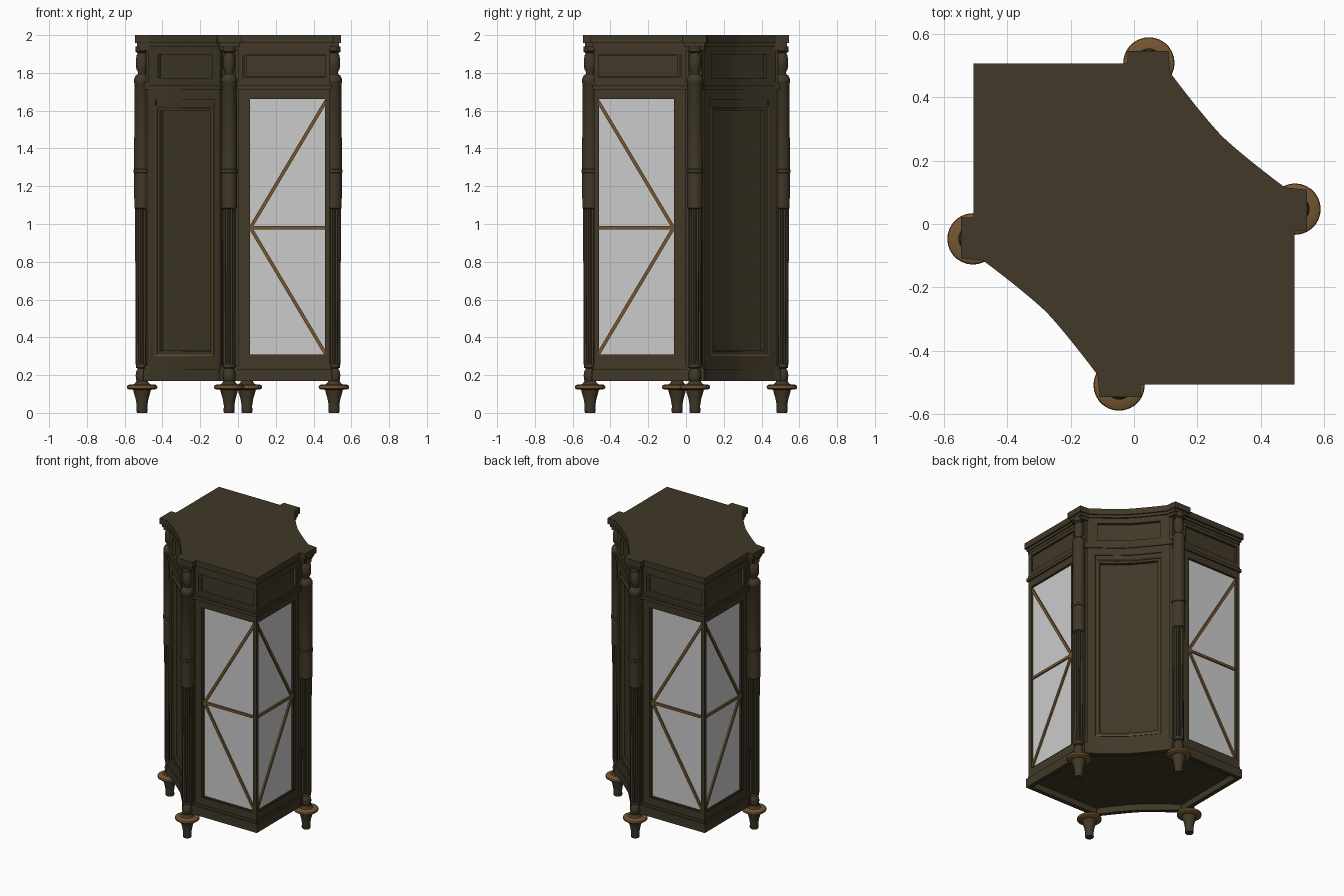
import bpy, bmesh, math
from mathutils import Vector

if "Cube" in bpy.data.objects:
    bpy.data.objects.remove(bpy.data.objects["Cube"])

R2 = math.sqrt(2)
COL = (0.047, 0.508)          # column centre beside the back concave side


def mat(name, rgb):
    m = bpy.data.materials.new(name)
    m.diffuse_color = (*rgb, 1)
    m.use_nodes = True
    m.node_tree.nodes["Principled BSDF"].inputs["Base Color"].default_value = m.diffuse_color
    return m


WOOD = mat("dark_wood", (0.052, 0.040, 0.021))
GOLD = mat("gilt_trim", (0.175, 0.092, 0.030))
GLASS = mat("grey_glass", (0.60, 0.60, 0.60))


def finish(name, bm, m, smooth=False):
    bmesh.ops.recalc_face_normals(bm, faces=bm.faces)
    me = bpy.data.meshes.new(name)
    bm.to_mesh(me)
    bm.free()
    ob = bpy.data.objects.new(name, me)
    bpy.context.collection.objects.link(ob)
    me.materials.append(m)
    if smooth:
        bpy.context.view_layer.objects.active = ob
        ob.select_set(True)
        bpy.ops.object.shade_smooth_by_angle(angle=math.radians(35))
        ob.select_set(False)
    return ob


def arc(e, off):
    """Point on the concave side: e along it, off outwards."""
    n = 0.392 + 0.026 * (abs(e) / 0.255) ** 1.4 + off
    return ((n + e) / R2, (n - e) / R2)


def outline(a, off, b0, b1, top):
    """Cabinet plan: square wings, column bumps, concave corners."""
    half = [(-a, a), (b0, a), (b0, top), (b1, top)]
    half += [arc(-0.255 + 0.51 * i / 16, off) for i in range(17)]
    half += [(top, b1), (top, b0), (a, b0)]
    return half + [(-x, -y) for x, y in half]


def prism(name, z0, z1, a, off, b0, b1, top, inner=0):
    bm = bmesh.new()
    o = outline(a, off, b0, b1, top)
    rings = [[bm.verts.new((x, y, z)) for x, y in o] for z in (z0, z1)]
    n = len(o)
    if inner:                 # open rim instead of a solid slab
        i = outline(a - inner, off - inner, b0 + inner / 2, b1 - inner / 2, top - inner)
        rings += [[bm.verts.new((x, y, z)) for x, y in i] for z in (z1, z0)]
        pairs = [(0, 1), (1, 2), (2, 3), (3, 0)]
    else:
        bm.faces.new(rings[0])
        bm.faces.new(rings[1])
        pairs = [(0, 1)]
    for p, q in pairs:
        for k in range(n):
            j = (k + 1) % n
            bm.faces.new((rings[p][k], rings[p][j], rings[q][j], rings[q][k]))
    return finish(name, bm, WOOD)


# Carcass and stacked mouldings
prism("plinth_rim", 0.168, 0.232, 0.498, -0.008, 0.0, 0.095, 0.50, inner=0.03)
prism("plinth_step", 0.212, 0.25, 0.49, -0.014, 0.005, 0.09, 0.495)
prism("carcass", 0.24, 1.94, 0.464, -0.036, 0.012, 0.084, 0.488)
prism("waist_moulding", 1.712, 1.735, 0.496, -0.008, 0.0, 0.092, 0.497)
prism("waist_fillet", 1.735, 1.75, 0.488, -0.016, 0.004, 0.09, 0.494)
prism("cornice_lower", 1.918, 1.938, 0.488, -0.016, 0.0, 0.095, 0.525)
prism("cornice_middle", 1.938, 1.958, 0.495, -0.008, -0.008, 0.1, 0.535)
prism("cornice_top", 1.958, 2.0, 0.506, 0.0, -0.02, 0.108, 0.546)

# Four flat sides: u runs from column to corner, d is distance outwards
SIDES = [lambda u, d, z: (u, -d, z), lambda u, d, z: (d, -u, z),
         lambda u, d, z: (-u, d, z), lambda u, d, z: (-d, u, z)]


def hexa(bm, pts):
    v = [bm.verts.new(p) for p in pts]
    for f in ((0, 1, 2, 3), (4, 5, 6, 7), (0, 1, 5, 4), (1, 2, 6, 5), (2, 3, 7, 6), (3, 0, 4, 7)):
        bm.faces.new([v[i] for i in f])


def flat_boxes(name, m, boxes):
    bm = bmesh.new()
    for f in SIDES:
        for u0, u1, z0, z1, d0, d1 in boxes:
            hexa(bm, [f(u, d, z) for d in (d0, d1)
                      for u, z in ((u0, z0), (u1, z0), (u1, z1), (u0, z1))])
    return finish(name, bm, m)


def border(u0, u1, z0, z1, w, d0, d1, wr=None):
    """Four bars of a frame, w wide, lying inside the rectangle."""
    r = wr or w
    return [(u0, u0 + w, z0, z1, d0, d1), (u1 - r, u1, z0, z1, d0, d1),
            (u0 + w, u1 - r, z0, z0 + w, d0, d1), (u0 + w, u1 - r, z1 - w, z1, d0, d1)]


flat_boxes("door_frames", WOOD, border(0.0, 0.486, 0.25, 1.712, 0.05, 0.46, 0.486, 0.02))
flat_boxes("door_beads", WOOD, border(0.045, 0.472, 0.29, 1.692, 0.018, 0.46, 0.480, 0.01))
flat_boxes("door_glass", GLASS, [(0.055, 0.47, 0.30, 1.685, 0.462, 0.470)])
flat_boxes("frieze_frames", WOOD, border(0.0, 0.486, 1.75, 1.92, 0.025, 0.46, 0.486, 0.012))
flat_boxes("frieze_trim", GOLD, border(0.028, 0.474, 1.762, 1.908, 0.006, 0.46, 0.482))
flat_boxes("frieze_panels", WOOD, [(0.045, 0.46, 1.778, 1.892, 0.46, 0.474)])

# Gilt glazing bars meeting at the column side
bm = bmesh.new()
for f in SIDES:
    for p, q in (((0.066, 0.98), (0.465, 1.65)), ((0.066, 0.98), (0.465, 0.31)), ((0.066, 0.98), (0.465, 0.98))):
        t = Vector((q[0] - p[0], q[1] - p[1])).normalized() * 0.009
        hexa(bm, [f(u, d, z) for d in (0.466, 0.480)
                  for u, z in ((p[0] - t.y, p[1] + t.x), (p[0] + t.y, p[1] - t.x),
                               (q[0] + t.y, q[1] - t.x), (q[0] - t.y, q[1] + t.x))])
finish("glazing_bars", bm, GOLD)


# Concave sides: bars that follow the curve
def curved(name, m, boxes):
    bm = bmesh.new()
    for s in (1, -1):
        for e0, e1, z0, z1, d0, d1 in boxes:
            n = max(2, round((e1 - e0) / 0.03))
            rings = []
            for i in range(n + 1):
                e = e0 + (e1 - e0) * i / n
                ring = []
                for d, z in ((d0, z0), (d1, z0), (d1, z1), (d0, z1)):
                    x, y = arc(e, d)
                    ring.append(bm.verts.new((s * x, s * y, z)))
                rings.append(ring)
            for r, q in zip(rings, rings[1:]):
                for k in range(4):
                    bm.faces.new((r[k], r[k - 1], q[k - 1], q[k]))
            bm.faces.new(rings[0])
            bm.faces.new(rings[-1])
    return finish(name, bm, m, True)


curved("concave_frames", WOOD, border(-0.27, 0.27, 0.25, 1.712, 0.052, -0.05, -0.014))
curved("concave_inner_frames", WOOD, border(-0.219, 0.219, 0.30, 1.664, 0.03, -0.05, -0.02)
       + [(-0.19, 0.19, 1.60, 1.64, -0.05, -0.020)])
curved("concave_trim", GOLD, border(-0.215, 0.215, 0.30, 1.625, 0.008, -0.05, -0.010))
curved("concave_panel_beads", WOOD, border(-0.205, 0.205, 0.31, 1.615, 0.016, -0.05, -0.014))
curved("concave_frieze_frames", WOOD, border(-0.27, 0.27, 1.75, 1.92, 0.022, -0.05, -0.016)
       + [(-0.25, -0.205, 1.75, 1.92, -0.05, -0.016), (0.205, 0.25, 1.75, 1.92, -0.05, -0.016)])

# Turned columns with feet
CENTRES = [(COL[0], COL[1]), (COL[1], COL[0]), (-COL[0], -COL[1]), (-COL[1], -COL[0])]


def turned(name, m, profile, seg=28, flute=0):
    for i, (cx, cy) in enumerate(CENTRES):
        bm = bmesh.new()
        rings = []
        for r, z in profile:
            ring = []
            for k in range(seg):
                t = 2 * math.pi * k / seg
                q = r - (flute if k % 2 else 0)
                ring.append(bm.verts.new((cx + q * math.cos(t), cy + q * math.sin(t), z)))
            rings.append(ring)
        for a, b in zip(rings, rings[1:]):
            for k in range(seg):
                bm.faces.new((a[k - 1], a[k], b[k], b[k - 1]))
        bm.faces.new(rings[0])
        bm.faces.new(rings[-1])
        finish(f"{name}_{i + 1}", bm, m, not flute)


turned("foot", WOOD, [(0.026, 0), (0.029, 0.006), (0.028, 0.04), (0.034, 0.075), (0.043, 0.105),
                      (0.047, 0.122), (0.047, 0.15), (0.036, 0.158), (0.03, 0.17)])
turned("foot_ring", GOLD, [(0.045, 0.122), (0.07, 0.124), (0.079, 0.130), (0.081, 0.137),
                           (0.079, 0.144), (0.07, 0.149), (0.045, 0.151)])
turned("column_base", WOOD, [(0.025, 0.165), (0.032, 0.175), (0.034, 0.2), (0.030, 0.222),
                             (0.022, 0.235), (0.033, 0.24), (0.033, 0.26)])
turned("fluted_shaft", WOOD, [(0.034, 0.255), (0.037, 1.085)], 24, 0.006)
turned("upper_shaft", WOOD, [(0.036, 1.08), (0.041, 1.085), (0.042, 1.27), (0.046, 1.273), (0.046, 1.288),
                             (0.042, 1.291), (0.040, 1.745), (0.043, 1.75), (0.042, 1.77),
                             (0.034, 1.785), (0.022, 1.795)])
turned("column_vase", WOOD, [(0.022, 1.79), (0.022, 1.805), (0.030, 1.82), (0.033, 1.85), (0.030, 1.89),
                             (0.023, 1.905), (0.034, 1.912), (0.036, 1.94)])
